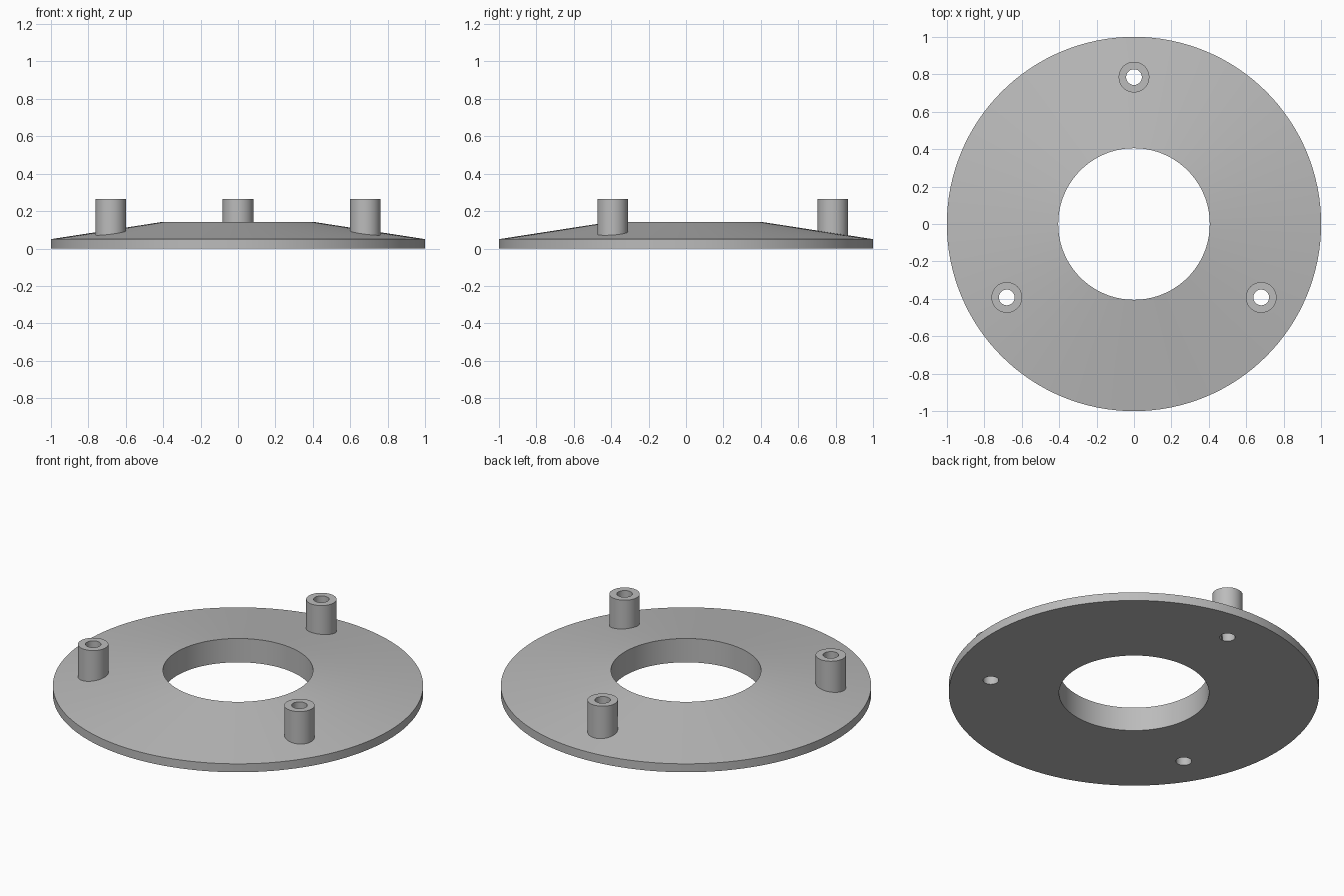
import bpy
import math

default_cube = bpy.data.objects.get("Cube")
if default_cube:
    bpy.data.objects.remove(default_cube, do_unlink=True)

OUTER, INNER = 1.0, 0.405
RIM_Z, CROWN_Z, POST_TOP = 0.05, 0.142, 0.265
POST_RING, POST_R, BORE_R = 0.785, 0.082, 0.042

grey = bpy.data.materials.new("plain grey")
colour = (0.5, 0.5, 0.5, 1)
grey.diffuse_color = colour
grey.use_nodes = True
grey.node_tree.nodes["Principled BSDF"].inputs["Base Color"].default_value = colour


def lathe_ring(name, profile, steps):
    """Spin a closed (radius, z) profile around the z axis."""
    n = len(profile)
    verts, faces = [], []
    for i in range(steps):
        a = math.tau * i / steps
        verts += [(r * math.cos(a), r * math.sin(a), z) for r, z in profile]
        for j in range(n):
            k, nxt = (j + 1) % n, (i + 1) % steps
            faces.append((i * n + j, nxt * n + j, nxt * n + k, i * n + k))
    mesh = bpy.data.meshes.new(name)
    mesh.from_pydata(verts, [], faces)
    mesh.materials.append(grey)
    obj = bpy.data.objects.new(name, mesh)
    bpy.context.collection.objects.link(obj)
    return obj


def cylinder(name, radius, low, high, x, y):
    bpy.ops.mesh.primitive_cylinder_add(
        vertices=48, radius=radius, depth=high - low, location=(x, y, (low + high) / 2))
    obj = bpy.context.object
    obj.name = name
    obj.data.materials.append(grey)
    return obj


def bore(obj, cutter):
    mod = obj.modifiers.new("bore", "BOOLEAN")
    mod.operation, mod.solver, mod.object = "DIFFERENCE", "EXACT", cutter
    bpy.context.view_layer.objects.active = obj
    bpy.ops.object.modifier_apply(modifier=mod.name)


# Conical plate with a thin vertical rim and a large central opening
plate = lathe_ring("plate", [(INNER, 0), (OUTER, 0), (OUTER, RIM_Z), (INNER, CROWN_Z)], 128)
parts = [plate]

# Three hollow posts, each bored through the plate
for name, degrees in (("back_post", 90), ("right_post", 210), ("left_post", 330)):
    a = math.radians(degrees)
    x, y = POST_RING * math.cos(a), POST_RING * math.sin(a)
    post = cylinder(name, POST_R, RIM_Z, POST_TOP, x, y)
    cutter = cylinder("bore_cutter", BORE_R, -0.1, POST_TOP + 0.1, x, y)
    bore(plate, cutter)
    bore(post, cutter)
    bpy.data.objects.remove(cutter, do_unlink=True)
    parts.append(post)

# Smooth round walls, crisp edges
bpy.ops.object.select_all(action="DESELECT")
for part in parts:
    part.select_set(True)
bpy.context.view_layer.objects.active = plate
bpy.ops.object.shade_smooth_by_angle(angle=math.radians(30))
